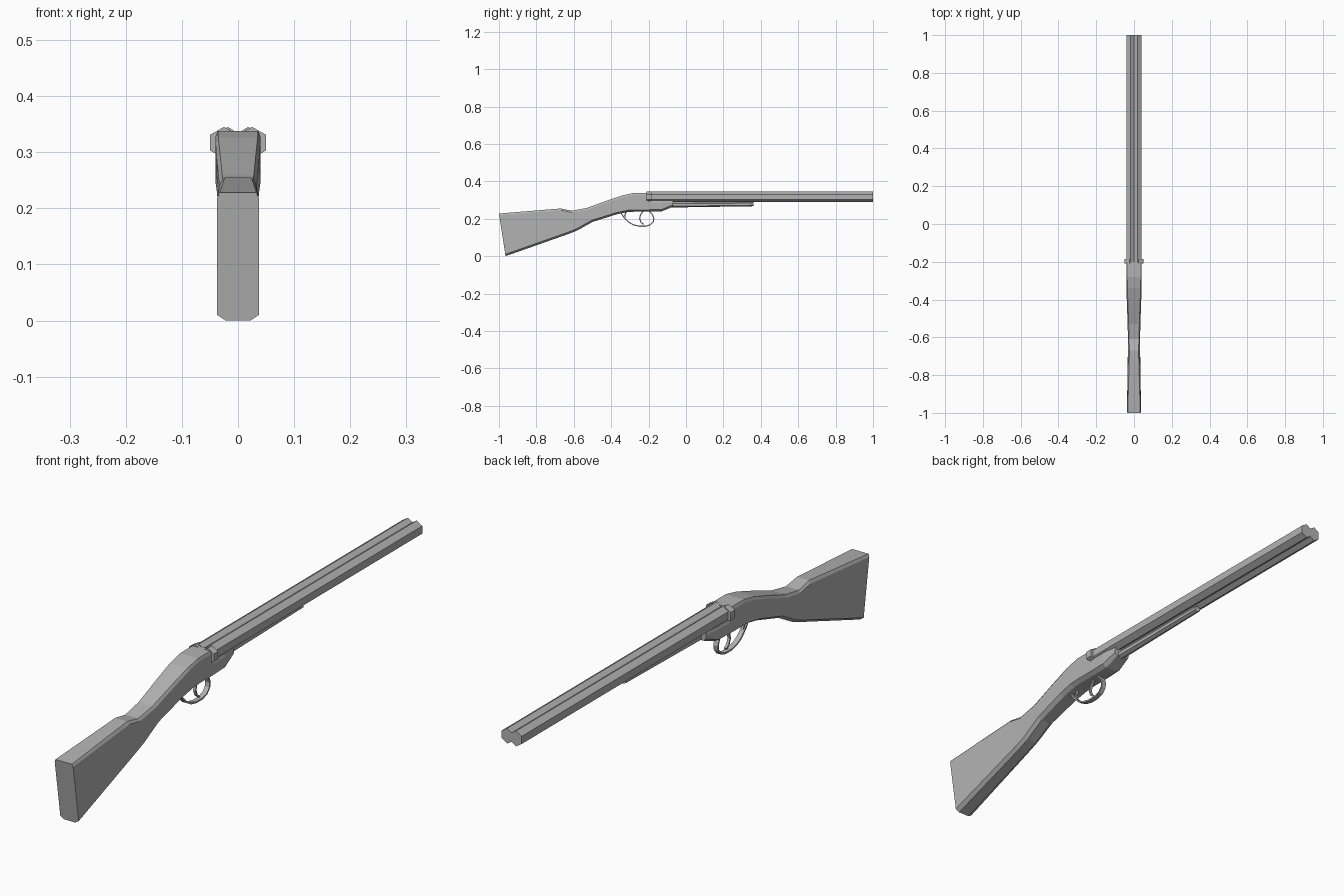
import bpy, bmesh, math
from mathutils import Vector

cube = bpy.data.objects.get("Cube")
if cube:
    bpy.data.objects.remove(cube, do_unlink=True)

# Single plain grey finish
GREY = (0.45, 0.45, 0.45, 1)
grey = bpy.data.materials.new("plain_grey")
grey.use_nodes = True
grey.diffuse_color = GREY
grey.node_tree.nodes["Principled BSDF"].inputs["Base Color"].default_value = GREY


def loft(name, rings):
    """Skin a list of equal-length point rings and cap both ends."""
    bm = bmesh.new()
    loops = [[bm.verts.new(p) for p in ring] for ring in rings]
    for a, b in zip(loops, loops[1:]):
        for i in range(len(a)):
            j = (i + 1) % len(a)
            bm.faces.new((a[i], a[j], b[j], b[i]))
    bm.faces.new(loops[0])
    bm.faces.new(loops[-1])
    bmesh.ops.recalc_face_normals(bm, faces=bm.faces)
    mesh = bpy.data.meshes.new(name)
    bm.to_mesh(mesh)
    bm.free()
    mesh.materials.append(grey)
    obj = bpy.data.objects.new(name, mesh)
    bpy.context.collection.objects.link(obj)
    return obj


def polygon(x, y, z, half_width, radius, sides=6):
    """Upright ring in the XZ plane with a corner pointing up."""
    stretch = half_width / (radius * math.cos(math.pi / 6))
    angles = [2 * math.pi * i / sides for i in range(sides)]
    return [(x + stretch * radius * math.sin(a), y, z + radius * math.cos(a)) for a in angles]


def strap(name, path, half_width, thickness):
    """Sweep a rectangle along a path of (y, z) points."""
    pts = [Vector((0, y, z)) for y, z in path]
    side = Vector((half_width, 0, 0))
    rings = []
    for i, p in enumerate(pts):
        along = (pts[min(i + 1, len(pts) - 1)] - pts[max(i - 1, 0)]).normalized()
        out = Vector((1, 0, 0)).cross(along) * thickness / 2
        rings.append([p + side + out, p - side + out, p - side - out, p + side - out])
    return loft(name, rings)


def body_section(top_y, top_z, low_y, low_z, top_half, half):
    """Chamfered eight-sided section between a top and a bottom point."""
    top, low = Vector((0, top_y, top_z)), Vector((0, low_y, low_z))
    step = (low - top).normalized() * 0.01
    right = [(top, top_half), (top + step, half), (low - step, half), (low, half * 0.6)]
    ring = [p + Vector((w, 0, 0)) for p, w in right]
    return ring + [p - Vector((w, 0, 0)) for p, w in reversed(right)]


# Butt stock, wrist and receiver in one body
body = [
    (-1.0, 0.228, -0.965, 0.0, 0.033, 0.037),
    (-0.67, 0.255, -0.63, 0.118, 0.024, 0.032),
    (-0.61, 0.243, -0.58, 0.138, 0.026, 0.032),
    (-0.53, 0.258, -0.5, 0.183, 0.028, 0.034),
    (-0.42, 0.298, -0.37, 0.224, 0.032, 0.038),
    (-0.34, 0.325, -0.31, 0.236, 0.035, 0.04),
    (-0.28, 0.338, -0.27, 0.238, 0.036, 0.04),
    (-0.2, 0.338, -0.2, 0.238, 0.036, 0.04),
    (-0.199, 0.297, -0.199, 0.238, 0.036, 0.04),
    (-0.13, 0.297, -0.13, 0.24, 0.036, 0.039),
    (-0.07, 0.297, -0.07, 0.264, 0.03, 0.032),
]
loft("stock_and_receiver", [body_section(*row) for row in body])

# Paired barrels with a collar at each breech
for label, sign in (("left", 1), ("right", -1)):
    loft(label + "_barrel", [polygon(sign * 0.018, y, 0.317, 0.022, 0.028) for y in (-0.2, 1)])
    loft(label + "_breech_collar",
         [polygon(sign * 0.025, y, 0.317, 0.025, 0.028) for y in (-0.21, -0.185)])

# Slim rod below the barrels
loft("under_barrel_rod", [polygon(0, y, z, r, r)
                          for y, z, r in ((-0.09, 0.274, 0.014), (0.36, 0.278, 0.011))])

# Trigger guard and triggers
guard = [(-0.35, 0.234), (-0.33, 0.205), (-0.307, 0.182), (-0.28, 0.167), (-0.25, 0.16),
         (-0.215, 0.16), (-0.19, 0.168), (-0.175, 0.185), (-0.172, 0.203),
         (-0.18, 0.224), (-0.197, 0.242)]
strap("trigger_guard", guard, 0.009, 0.006)
strap("front_trigger", [(-0.228, 0.242), (-0.243, 0.222), (-0.248, 0.2), (-0.24, 0.18),
                        (-0.226, 0.17)], 0.005, 0.006)
strap("rear_trigger", [(-0.318, 0.24), (-0.328, 0.218), (-0.324, 0.2)], 0.005, 0.006)
